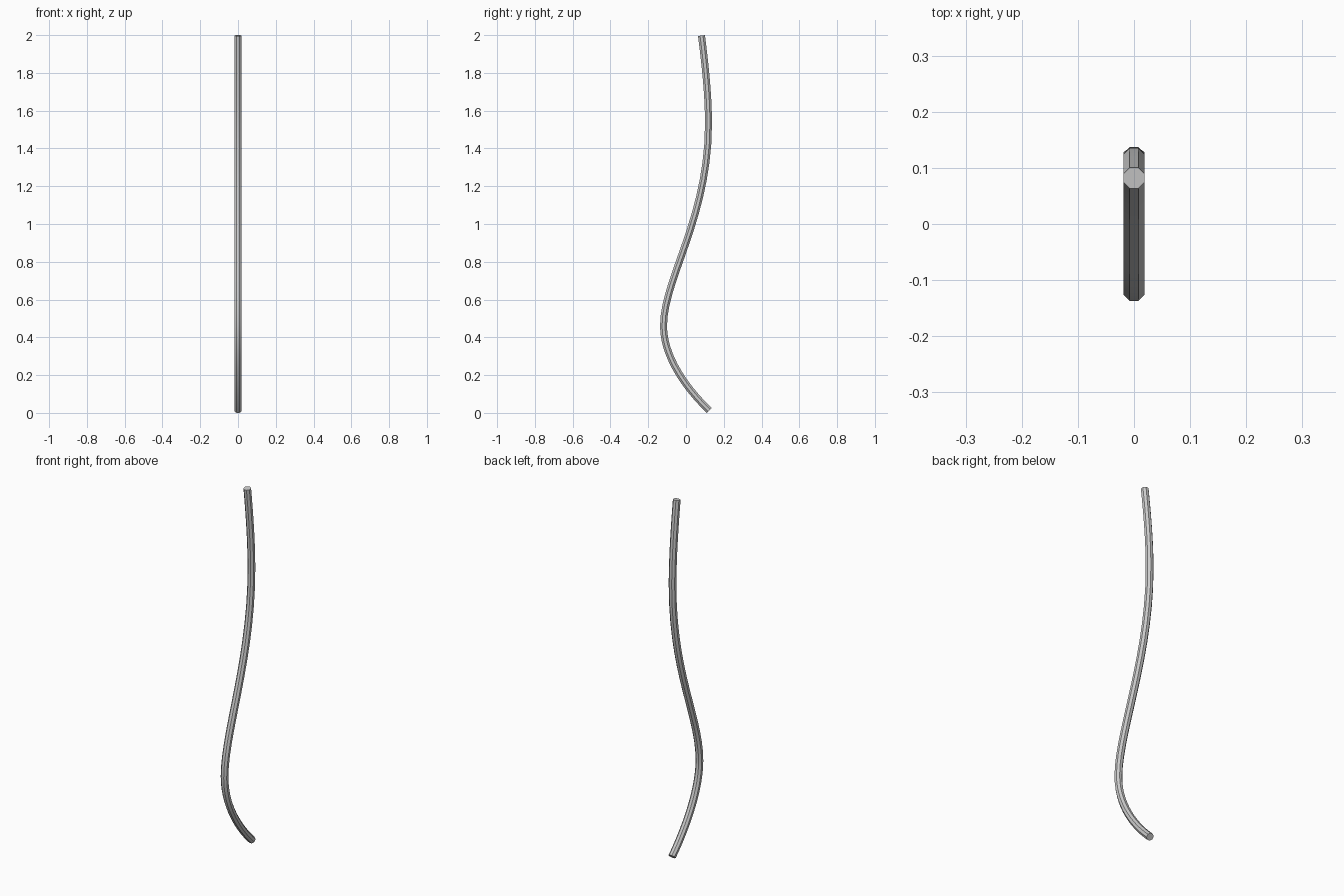
import bpy, bmesh, math
from mathutils import Vector
from mathutils.geometry import interpolate_bezier

if "Cube" in bpy.data.objects:
    bpy.data.objects.remove(bpy.data.objects["Cube"])

RADIUS, SIDES, STEPS = 0.02, 8, 14

# S-shaped centre line in the y-z plane: Bezier spans of (y, z) points
spans = [
    [(0.123, 0.0135), (0.013, 0.117), (-0.119, 0.29), (-0.119, 0.46)],
    [(-0.119, 0.46), (-0.119, 0.71), (0.119, 1.03), (0.119, 1.53)],
    [(0.119, 1.53), (0.119, 1.68), (0.102, 1.84), (0.082, 1.9975)],
]
path = []
for span in spans:
    pts = interpolate_bezier(*[Vector((0, y, z)) for y, z in span], STEPS + 1)
    path += pts[1:] if path else pts

# Sweep an octagon, flat sides facing x and y, along the path
bm = bmesh.new()
side = Vector((1, 0, 0))
rings = []
for i, p in enumerate(path):
    tangent = (path[min(i + 1, len(path) - 1)] - path[max(i - 1, 0)]).normalized()
    normal = tangent.cross(side)
    ring = []
    for k in range(SIDES):
        a = 2 * math.pi * (k + 0.5) / SIDES
        ring.append(bm.verts.new(p + RADIUS * (math.cos(a) * side + math.sin(a) * normal)))
    rings.append(ring)
for r0, r1 in zip(rings, rings[1:]):
    for k in range(SIDES):
        n = (k + 1) % SIDES
        bm.faces.new((r0[k], r0[n], r1[n], r1[k]))

# End caps
bm.faces.new(rings[0][::-1])
bm.faces.new(rings[-1])
bmesh.ops.recalc_face_normals(bm, faces=bm.faces)

mesh = bpy.data.meshes.new("curved_rod")
bm.to_mesh(mesh)
bm.free()
rod = bpy.data.objects.new("curved_rod", mesh)
bpy.context.collection.objects.link(rod)
bpy.context.view_layer.objects.active = rod
rod.select_set(True)
bpy.ops.object.shade_smooth_by_angle(angle=math.radians(30))
